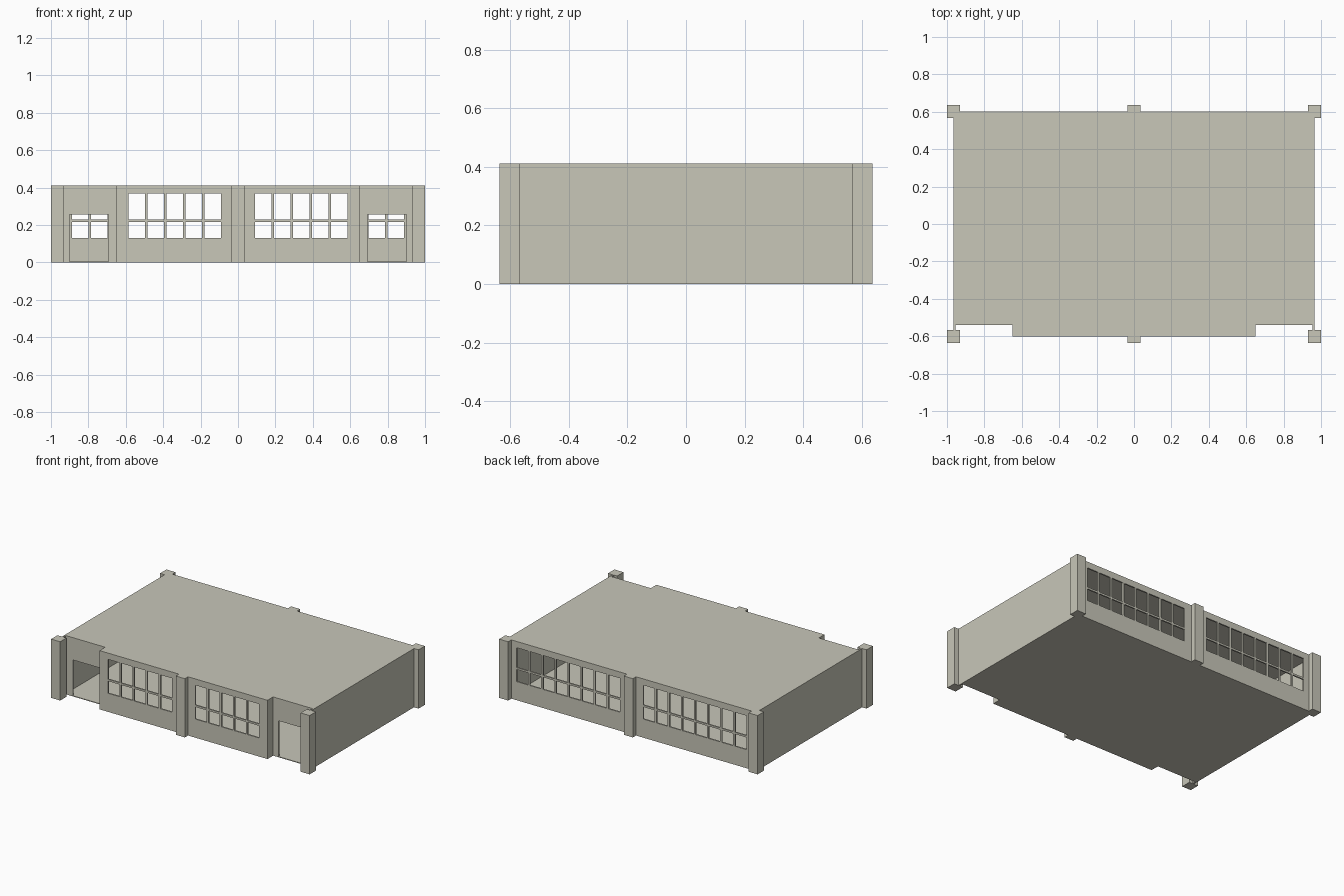
import bpy, bmesh
from mathutils import Vector

if "Cube" in bpy.data.objects:
    bpy.data.objects.remove(bpy.data.objects["Cube"])

W, D = 0.965, 0.602            # outer wall planes
NX, NY = 0.65, -0.54           # entrance recess corner
H, FLOOR, ROOF = 0.411, 0.005, 0.401
T = 0.01                       # wall thickness

mat = bpy.data.materials.new("warm_grey_concrete")
mat.diffuse_color = (0.58, 0.57, 0.485, 1)
mat.use_nodes = True
mat.node_tree.nodes["Principled BSDF"].inputs["Base Color"].default_value = mat.diffuse_color


def finish(name, bm):
    bmesh.ops.recalc_face_normals(bm, faces=bm.faces)
    me = bpy.data.meshes.new(name)
    bm.to_mesh(me)
    bm.free()
    me.materials.append(mat)
    ob = bpy.data.objects.new(name, me)
    bpy.context.collection.objects.link(ob)
    return ob


def extrude(bm, faces, vec):
    r = bmesh.ops.extrude_face_region(bm, geom=faces)
    moved = [g for g in r["geom"] if isinstance(g, bmesh.types.BMVert)]
    bmesh.ops.translate(bm, verts=moved, vec=vec)


def slab(name, outline, z0, z1):
    bm = bmesh.new()
    f = bm.faces.new([bm.verts.new((x, y, z0)) for x, y in outline])
    extrude(bm, [f], Vector((0, 0, z1 - z0)))
    return finish(name, bm)


def box(name, x0, x1, y0, y1, z0, z1):
    return slab(name, [(x0, y0), (x1, y0), (x1, y1), (x0, y1)], z0, z1)


def wall(name, x0, x1, y, thick, cols, rows):
    """Wall facing y, pierced wherever a column range meets a row range."""
    xs = sorted({x0, x1, *[v for c in cols for v in c]})
    zs = sorted({FLOOR, ROOF, *[v for r in rows for v in r]})
    bm = bmesh.new()
    grid = [[bm.verts.new((x, y, z)) for z in zs] for x in xs]
    for i in range(len(xs) - 1):
        for j in range(len(zs) - 1):
            if (xs[i], xs[i + 1]) in cols and (zs[j], zs[j + 1]) in rows:
                continue
            bm.faces.new((grid[i][j], grid[i + 1][j],
                          grid[i + 1][j + 1], grid[i][j + 1]))
    loose = [v for v in bm.verts if not v.link_faces]
    bmesh.ops.delete(bm, geom=loose, context='VERTS')
    extrude(bm, bm.faces[:], Vector((0, thick, 0)))
    return finish(name, bm)


def panes(n):
    right = [(0.091 + i * 0.1013, 0.179 + i * 0.1013) for i in range(n)]
    return right + [(-b, -a) for a, b in right]


# floor and roof, notched at the two front entrances
plan = [(-NX, -D), (NX, -D), (NX, NY), (W, NY), (W, D), (-W, D), (-W, NY), (-NX, NY)]
slab("floor", plan, 0, FLOOR)
slab("roof", plan, ROOF, H)

# front and back walls with window grids
window_rows = [(0.13, 0.215), (0.228, 0.367)]
wall("front_wall", -NX, NX, -D, T, panes(5), window_rows)
wall("back_wall", -W, W, D, -T, panes(8), window_rows)

for s, side in ((-1, "left"), (1, "right")):
    # side wall, recess return and entrance wall with doorway
    a, b = sorted((s * W, s * (W - T)))
    box(side + "_side_wall", a, b, -0.57, D - T, 0, H)
    a, b = sorted((s * NX, s * (NX - T)))
    box(side + "_recess_wall", a, b, -D + T, NY + T, FLOOR, ROOF)
    a, b = sorted((s * (NX - T), s * (W - T)))
    door = tuple(sorted((s * 0.692, s * 0.9)))
    wall(side + "_entrance_wall", a, b, NY, T, [door], [(FLOOR, 0.255)])

# square columns at the corners and wall centres
C = 0.035
for y, depth in ((-D, "front"), (D, "back")):
    for x, side in ((-W, "left"), (0, "middle"), (W, "right")):
        box(f"{depth}_{side}_column", x - C, x + C, y - C, y + C, 0, H)
